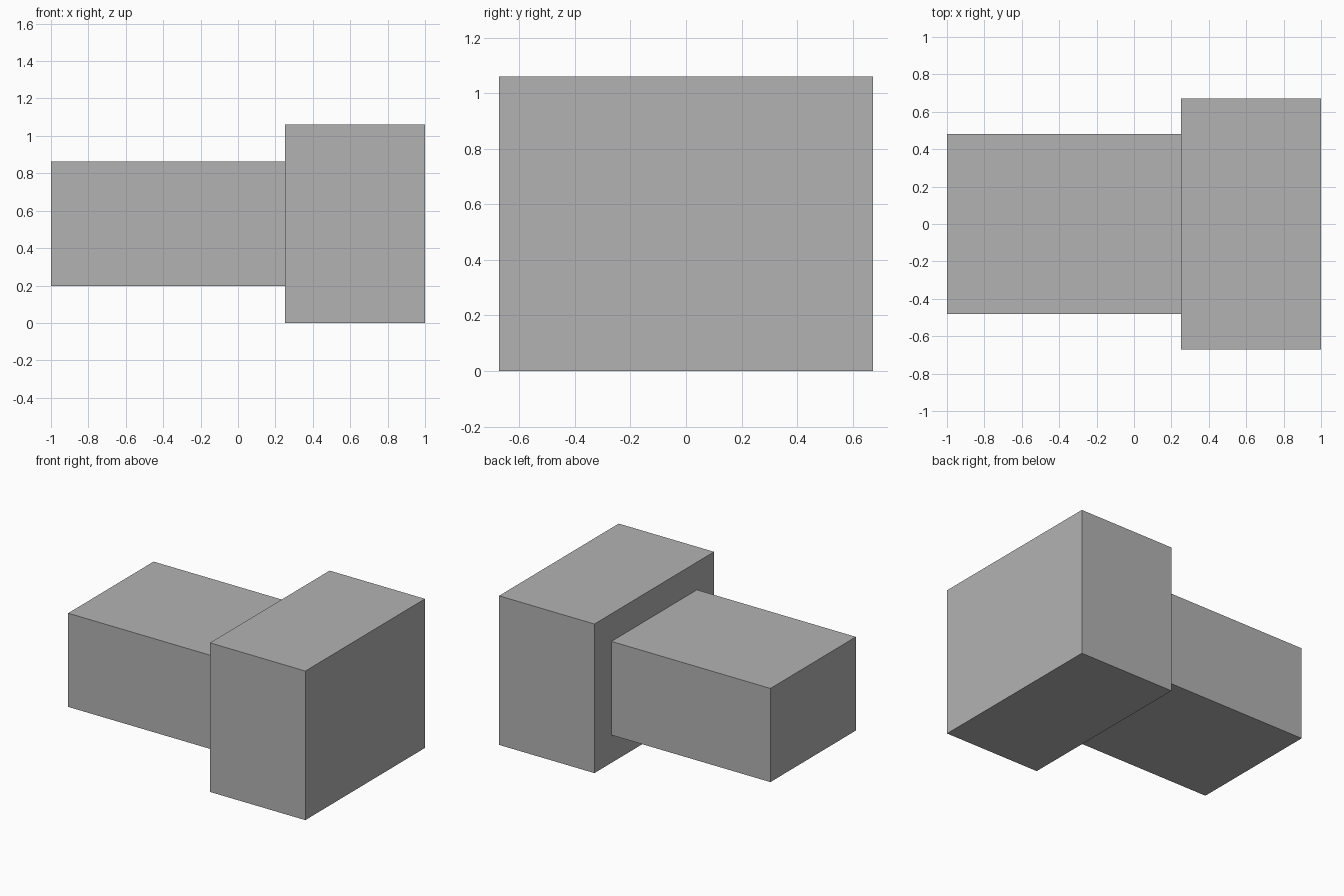
import bpy

if "Cube" in bpy.data.objects:
    bpy.data.objects.remove(bpy.data.objects["Cube"])

grey = bpy.data.materials.new("plain grey")
grey.diffuse_color = (0.45, 0.45, 0.45, 1.0)
grey.use_nodes = True
grey.node_tree.nodes["Principled BSDF"].inputs["Base Color"].default_value = grey.diffuse_color


def box(name, x, y, z):
    """Flat-faced box spanning the given (min, max) ranges."""
    spans = (x, y, z)
    bpy.ops.mesh.primitive_cube_add(size=1, location=[(a + b) / 2 for a, b in spans])
    obj = bpy.context.object
    obj.name = name
    obj.scale = [b - a for a, b in spans]
    bpy.ops.object.transform_apply(location=False, rotation=False, scale=True)
    obj.data.materials.append(grey)
    return obj


# Tall wide block on the right
box("head_block", (0.25, 1.0), (-0.672, 0.672), (0.0, 1.06))

# Narrower block reaching left from the middle of the head
box("shank_block", (-1.0, 0.25), (-0.48, 0.48), (0.197, 0.863))
